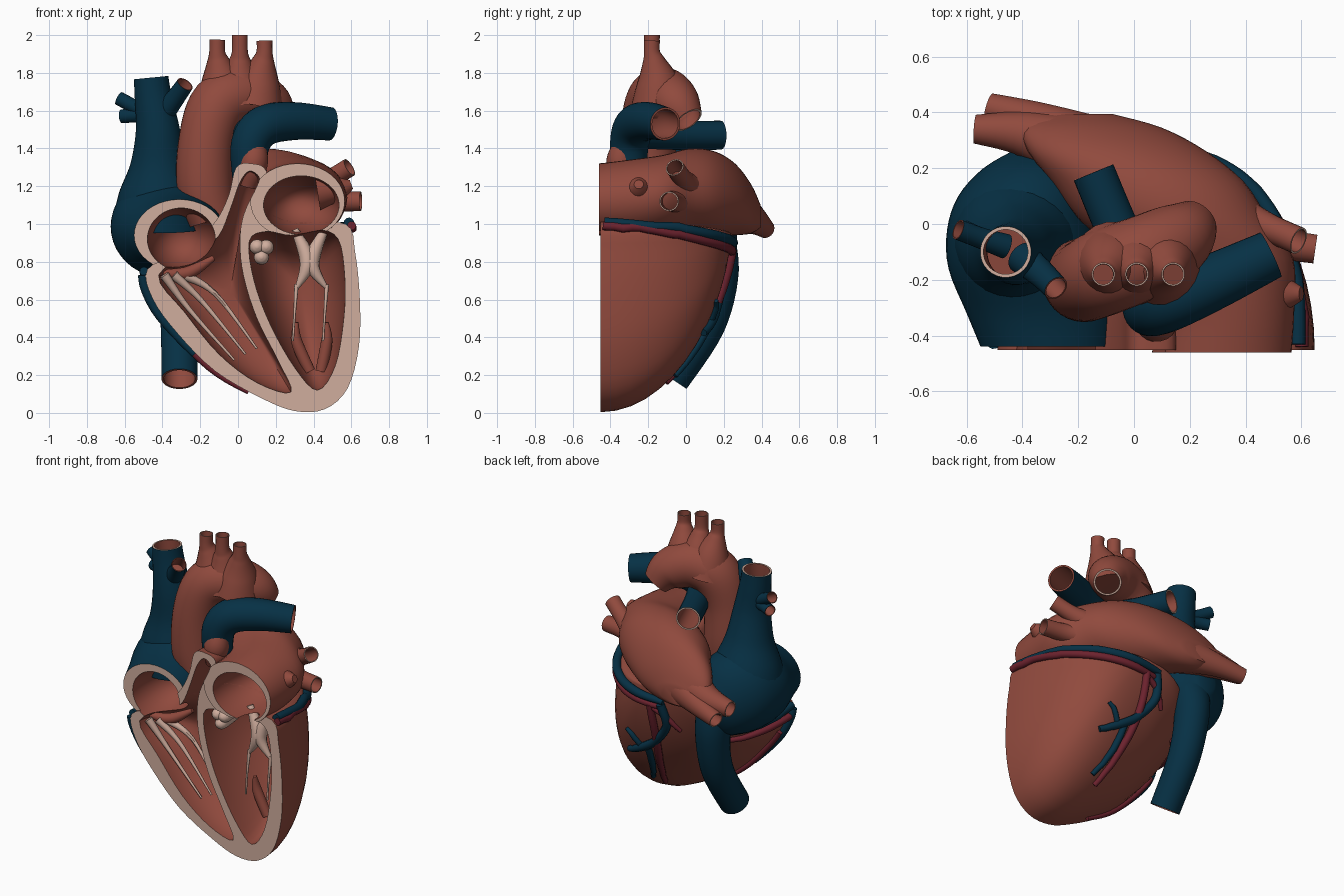
import bpy, bmesh, math
from mathutils import Vector
from mathutils.bvhtree import BVHTree

if "Cube" in bpy.data.objects:
    bpy.data.objects.remove(bpy.data.objects["Cube"])


def material(name, rgb):
    m = bpy.data.materials.new(name)
    m.use_nodes = True
    m.diffuse_color = (*rgb, 1)
    m.node_tree.nodes["Principled BSDF"].inputs["Base Color"].default_value = (*rgb, 1)
    return m


MUSCLE = material("muscle", (.28, .068, .047))
PALE = material("pale cut tissue", (.63, .42, .34))
BLUE = material("venous blue", (.002, .03, .059))
RED = material("artery red", (.15, .016, .027))


def spline(pts, steps, closed=False):
    """Catmull-Rom curve through points of any dimension."""
    pts = [Vector(p) for p in pts]
    n, out = len(pts), []
    for i in range(n if closed else n - 1):
        idx = [i - 1, i, i + 1, i + 2]
        a, b, c, d = [pts[j % n] if closed else pts[min(max(j, 0), n - 1)] for j in idx]
        for k in range(steps):
            t = k / steps
            out.append(b + (c - a) * (t / 2) + (a * 2 - b * 5 + c * 4 - d) * (t * t / 2)
                       + (b * 3 - a - c * 3 + d) * (t ** 3 / 2))
    return out if closed else out + [pts[-1]]


def smooth(obj):
    me = obj.data
    me.polygons.foreach_set("use_smooth", [True] * len(me.polygons))
    me.set_sharp_from_angle(angle=math.radians(45))


def skin(name, rings, mats, bands=None, caps=(0, 0)):
    """Bridge rings of points into a closed solid; bands gives a slot per gap."""
    bm = bmesh.new()
    loops = [[bm.verts.new(p) for p in r] for r in rings]
    n = len(loops[0])
    for i in range(len(loops) - 1):
        for j in range(n):
            k = (j + 1) % n
            f = bm.faces.new((loops[i][j], loops[i][k], loops[i + 1][k], loops[i + 1][j]))
            f.material_index = bands[i] if bands else 0
    bm.faces.new(loops[0]).material_index = caps[0]
    bm.faces.new(loops[-1]).material_index = caps[1]
    bmesh.ops.recalc_face_normals(bm, faces=bm.faces)
    me = bpy.data.meshes.new(name)
    bm.to_mesh(me)
    bm.free()
    for m in mats:
        me.materials.append(m)
    obj = bpy.data.objects.new(name, me)
    bpy.context.collection.objects.link(obj)
    smooth(obj)
    return obj


def tube(name, pts, mat, hollow=False, steps=6, sides=20, snap=None, rim=PALE):
    """Tube along (x, y, z, radius) points; hollow adds a rim and a bore."""
    path = spline(pts, steps)
    pos, rad = [Vector(p[:3]) for p in path], [p[3] for p in path]
    if snap:
        for i, p in enumerate(pos):
            hit, normal, _, _ = snap.find_nearest(p)
            pos[i] = hit + normal * rad[i] * .6
    rings, side, last = [], None, None
    for i, p in enumerate(pos):
        t = (pos[min(i + 1, len(pos) - 1)] - pos[max(i - 1, 0)]).normalized()
        side = last.rotation_difference(t) @ side if last else t.orthogonal().normalized()
        last, up = t, t.cross(side)
        rings.append([p + (side * math.cos(a) + up * math.sin(a)) * rad[i]
                      for a in (math.tau * k / sides for k in range(sides))])
    bands = [0] * (len(rings) - 1)
    if hollow:
        first = len(rings) // 3
        bore = [[pos[i] + (q - pos[i]) * .87 for q in rings[i]] for i in range(len(rings) - 1, first, -1)]
        bands += [1] + [2] * (len(bore) - 1)
        rings += bore
    return skin(name, rings, [mat, rim, MUSCLE], bands, (0, 2 if hollow else 0))


def cup(name, outline, centre, front, depth, powers, mats, lead=0):
    """Front outline drawn back along y while closing towards its centre."""
    pts, n = spline(outline, 4, True), 14
    rings = []
    if lead:
        rings.append([(p.x, front - lead, p.y) for p in pts])
    for i in range(n):
        u = math.sin(i / (n - .6) * math.pi / 2)
        sx, sz = [(1 - u * u) ** p for p in powers]
        rings.append([(centre[0] + (p.x - centre[0]) * sx, front + depth * u,
                       centre[1] + (p.y - centre[1]) * sz) for p in pts])
    return skin(name, rings, mats, caps=(0 if lead else 2, 0))


def blob(name, sections, mats):
    """Ellipses (x, y, z, half width, half height) bridged along y."""
    rings = [[(s[0] + s[3] * math.cos(a), s[1], s[2] + s[4] * math.sin(a))
              for a in (math.tau * k / 40 for k in range(40))] for s in spline(sections, 4)]
    return skin(name, rings, mats, caps=(2, 0))


def ellipse(x, z, rx, rz):
    return [(x + rx * math.cos(k * math.tau / 12), z + rz * math.sin(k * math.tau / 12)) for k in range(12)]


# Solid ventricles and atria, slots: outside, chamber lining, cut face
flesh = [MUSCLE, MUSCLE, PALE]
ventricles = cup("ventricles", [
    (-.48, .76), (-.45, .6), (-.32, .42), (-.12, .22), (.12, .08), (.3, .01), (.46, .02),
    (.58, .13), (.64, .35), (.645, .6), (.62, .85), (.57, 1), (.3, 1.02), (.14, 1.1), (.15, 1.28),
    (.07, 1.32), (-.01, 1.3), (-.05, 1.15), (-.13, 1), (-.3, .85)],
    (.05, .95), -.452, .69, (.39, .61), flesh)
surface = BVHTree.FromPolygons([v.co.copy() for v in ventricles.data.vertices],
                               [p.vertices[:] for p in ventricles.data.polygons])
left_atrium = blob("left_atrium", [
    (.315, -.46, 1.12, .25, .2), (.32, -.3, 1.13, .255, .21), (.26, -.12, 1.15, .31, .215),
    (.14, .02, 1.17, .34, .23), (.05, .15, 1.16, .345, .225), (-.06, .26, 1.13, .32, .19),
    (-.15, .345, 1.08, .25, .13), (-.2, .395, 1.04, .12, .06)], flesh)
right_atrium = blob("right_atrium", [
    (-.31, -.44, .94, .24, .19), (-.335, -.32, .955, .265, .205), (-.39, -.16, .98, .275, .25),
    (-.4, -.02, .99, .27, .27), (-.39, .1, .99, .24, .26), (-.37, .2, .97, .17, .2),
    (-.36, .27, .95, .06, .07)], [BLUE, MUSCLE, PALE])

# Chambers hollowed out of the solids
cutters = [
    cup("right_ventricle_cutter", [
        (-.42, .73), (-.28, .53), (-.1, .31), (.1, .16), (.28, .11), (.21, .28), (.1, .5), (.03, .72),
        (.01, .9), (.03, 1.05), (.1, 1.2), (.11, 1.25), (.06, 1.28), (.01, 1.22), (-.04, 1.08),
        (-.1, .94), (-.2, .86)], (-.04, .65), -.45, .27, (.4, .4), flesh, .2),
    cup("left_ventricle_cutter", [
        (.06, .91), (.085, .7), (.17, .47), (.3, .24), (.42, .12), (.515, .25), (.56, .5), (.565, .72),
        (.53, .92), (.42, .97), (.28, .94), (.15, .96)], (.33, .68), -.45, .42, (.45, .45), flesh, .2),
    cup("right_atrium_cutter", ellipse(-.3, .92, .18, .165), (-.3, .92), -.45, .3, (.45, .45), flesh, .2),
    cup("left_atrium_cutter", ellipse(.335, 1.1, .2, .155), (.32, 1.12), -.45, .36, (.45, .45), flesh, .2)]
for c in cutters:
    c.hide_render = True
    c.data.polygons.foreach_set("material_index", [1] * len(c.data.polygons))
for solid in (ventricles, left_atrium, right_atrium):
    bpy.context.view_layer.objects.active = solid
    for c in cutters:
        mod = solid.modifiers.new("chamber", "BOOLEAN")
        mod.operation, mod.solver, mod.object = "DIFFERENCE", "EXACT", c
        bpy.ops.object.modifier_apply(modifier=mod.name)
    for p in solid.data.polygons:
        if p.normal.y < -.9 and p.center.y < -.435:
            p.material_index = 2
    smooth(solid)
for c in cutters:
    bpy.data.objects.remove(c)

# Great arteries
tube("aorta", [(-.13, -.2, 1.02, .13), (-.175, -.2, 1.2, .15), (-.165, -.2, 1.45, .148),
               (-.1, -.17, 1.63, .155), (.03, -.12, 1.68, .15), (.16, -.05, 1.63, .13),
               (.22, .01, 1.55, .085)], MUSCLE, True, sides=32)
for i, (x, top) in enumerate(((-.11, 1.975), (.01, 2), (.14, 1.97))):
    tube(f"arch_branch_{i}", [(x * .65, -.14, 1.64, .15), (x * .8, -.15, 1.76, .11),
                              (x * .95, -.17, 1.86, .062), (x, -.18, 1.91, .043),
                              (x, -.18, top, .042)], MUSCLE, True)
tube("pulmonary_artery", [(.06, -.3, 1.24, .09), (.065, -.3, 1.42, .103), (.14, -.27, 1.52, .108),
                          (.3, -.2, 1.545, .1), (.49, -.11, 1.53, .088)], BLUE, True, sides=28, rim=MUSCLE)
tube("pulmonary_artery_right_branch", [(.07, -.28, 1.48, .08), (-.05, -.04, 1.47, .078),
                                       (-.145, .185, 1.47, .077)], BLUE, True)
tube("pulmonary_outlet", [(.05, -.33, 1.2, .05), (.08, -.345, 1.32, .078), (.09, -.33, 1.41, .06)], MUSCLE)

# Great veins
tube("upper_vena_cava", [(-.42, -.04, .98, .245), (-.42, -.06, 1.15, .215), (-.42, -.08, 1.32, .15),
                         (-.425, -.1, 1.5, .117), (-.45, -.1, 1.68, .098),
                         (-.46, -.1, 1.775, .092)], BLUE, True, sides=28)
tube("lower_vena_cava", [(-.33, .12, .95, .13), (-.32, .17, .75, .11), (-.31, .11, .47, .1),
                         (-.31, -.075, .18, .095)], BLUE, True, sides=28, rim=MUSCLE)
tube("neck_vein_front", [(-.4, -.12, 1.58, .06), (-.33, -.18, 1.67, .05), (-.28, -.23, 1.74, .046)],
     BLUE, True, rim=MUSCLE)
for i, z in enumerate((1.665, 1.57)):
    tube(f"neck_vein_side_{i}", [(-.46, -.08, 1.58, .045), (-.55, -.05, (1.58 + z) / 2, .038),
                                 (-.63 + i * .015, -.02, z, .037)], BLUE, True, rim=MUSCLE)
veins = {"left_upper": [(.3, .05, 1.16, .1), (.47, -.01, 1.23, .055), (.59, -.06, 1.3, .05)],
         "left_lower": [(.3, .02, 1.12, .1), (.48, -.06, 1.12, .06), (.65, -.09, 1.12, .052)],
         "right_upper": [(-.15, .24, 1.1, .14), (-.38, .32, 1.05, .085), (-.57, .34, 1.03, .052)],
         "right_lower": [(-.1, .25, 1.08, .13), (-.33, .36, 1.02, .075), (-.52, .42, .975, .05)]}
for name, pts in veins.items():
    tube(name + "_pulmonary_vein", pts, MUSCLE, True)
tube("left_auricle", [(.42, -.25, 1.17, .1), (.54, -.25, 1.19, .06), (.6, -.25, 1.21, .025)], MUSCLE)

# Surface vessels, snapped onto the ventricle wall
groove = [(.61, -.44, 1), (.6, -.2, .98), (.54, 0, .94), (.37, .16, .89), (.18, .24, .86), (0, .26, .84)]
vessels = {
    "groove_artery": (RED, .024, groove),
    "groove_vein": (BLUE, .028, [(x * 1.02, y + .01, z + .045) for x, y, z in groove]),
    "back_artery": (RED, .024, [(.1, .25, .85), (.1, .19, .64), (.14, .07, .45), (.24, -.14, .2)]),
    "back_artery_branch": (RED, .018, [(.1, .22, .84), (0, .22, .78), (-.08, .18, .68)]),
    "back_vein": (BLUE, .027, [(.02, .25, .87), (0, .21, .72), (.1, .15, .59), (.22, .1, .51), (.34, .02, .46)]),
    "back_vein_branch": (BLUE, .021, [(.19, .1, .52), (.22, 0, .39), (.29, -.12, .25)]),
    "back_vein_twig": (BLUE, .017, [(.24, .09, .5), (.28, .11, .57), (.32, .1, .61)]),
    "right_groove_vein": (BLUE, .024, [(-.5, -.42, .75), (-.45, -.2, .72), (-.3, .02, .7)]),
    "right_groove_artery": (RED, .022, [(-.5, -.4, .68), (-.42, -.2, .66), (-.28, 0, .63)]),
    "right_edge_vein": (BLUE, .026, [(-.56, -.42, .72), (-.4, -.4, .52), (-.22, -.4, .32)]),
    "right_edge_artery": (RED, .018, [(-.45, -.37, .57), (-.2, -.38, .28), (.05, -.38, .1)])}
for name, (mat, r, pts) in vessels.items():
    tube(name, [(*p, r * (.7 if i == len(pts) - 1 else 1)) for i, p in enumerate(pts)], mat, sides=10, snap=surface)

# Valve leaflets, cords and papillary muscles inside the chambers
for i in range(3):
    tube(f"right_valve_cord_{i}", [(-.39 + i * .05, -.4 + i * .03, .73, .026),
                                   (-.26 + i * .07, -.37 + i * .03, .55 + i * .04, .014),
                                   (-.02 + i * .06, -.36 + i * .02, .28 + i * .03, .006)], PALE, sides=8)
tube("right_valve_leaflet", [(-.4, -.36, .74, .02), (-.27, -.33, .74, .035), (-.13, -.3, .82, .015)], MUSCLE)
for i, (top, low) in enumerate(((.3, .31), (.46, .47))):
    tube(f"left_valve_leaflet_{i}", [(top, -.3, .97, .02), (.36 + i * .04, -.31, .84, .04),
                                     (.36 + i * .04, -.32, .76, .035), (low, -.32, .66, .01)], PALE, sides=10)
    tube(f"left_valve_cord_{i}", [(low, -.32, .68, .012), (low - .01, -.33, .53, .007),
                                  (low - .02, -.33, .38, .006)], PALE, sides=8)
    tube(f"papillary_muscle_{i}", [(low, -.26, .48, .01), (low, -.24, .38, .03), (.38 + i * .06, -.23, .22, .03)], MUSCLE)
for i in range(3):
    a = i * math.tau / 3 + .5
    x, z = .125 + .028 * math.cos(a), .86 + .036 * math.sin(a)
    tube(f"aortic_valve_cusp_{i}", [(x, -.2, z, .03), (x, -.34, z, .04), (x, -.38, z, .03), (x, -.395, z, .008)], PALE)
